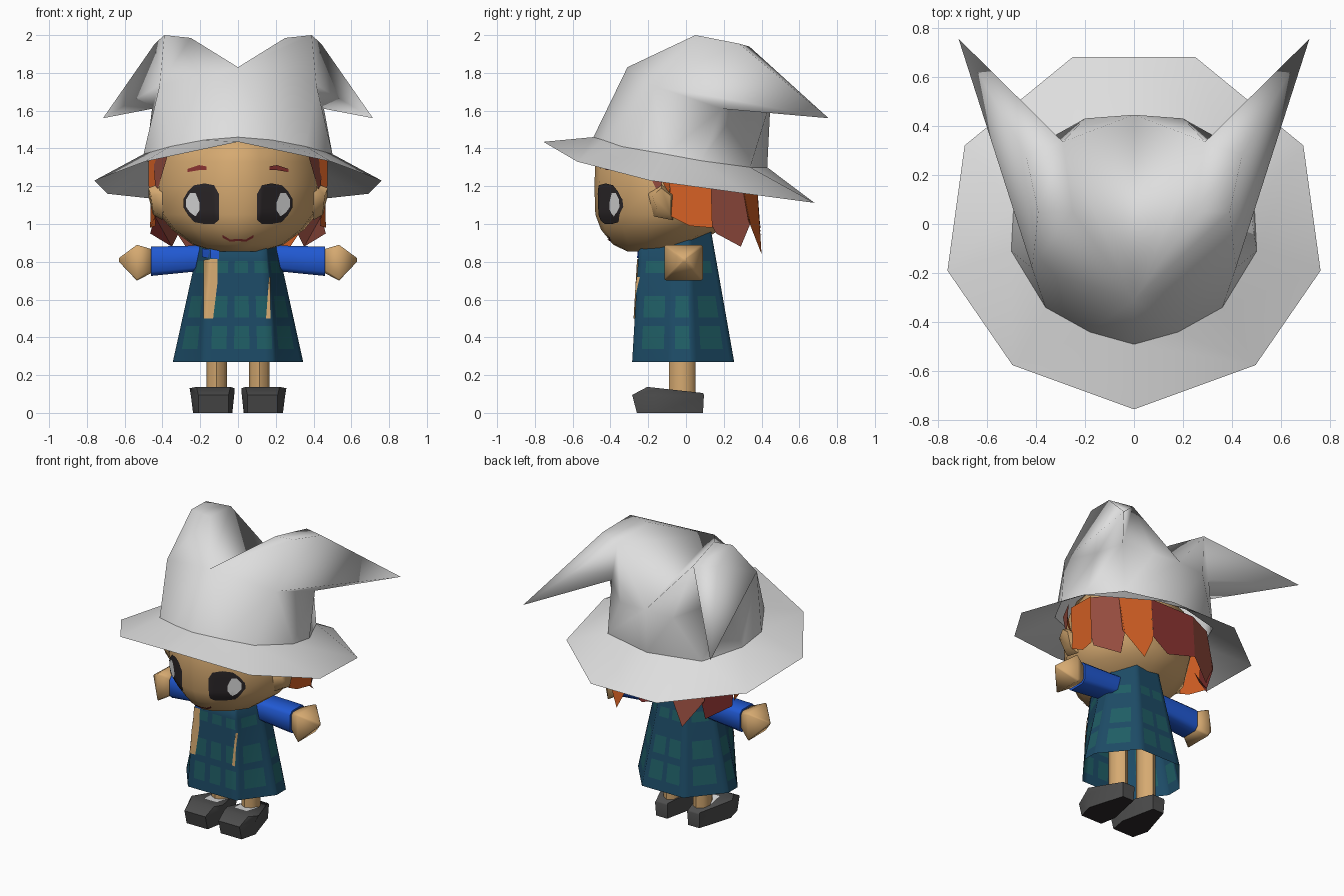
import bpy, bmesh, math
from mathutils import Vector
from mathutils.bvhtree import BVHTree

if "Cube" in bpy.data.objects:
    bpy.data.objects.remove(bpy.data.objects["Cube"])


def material(name, r, g, b):
    m = bpy.data.materials.new(name)
    m.diffuse_color = (r, g, b, 1)
    m.use_nodes = True
    m.node_tree.nodes["Principled BSDF"].inputs["Base Color"].default_value = m.diffuse_color
    return m


FELT = material("pale_felt", 0.73, 0.73, 0.73)
SKIN = material("tan_skin", 0.67, 0.40, 0.165)
ORANGE = material("orange_hair", 0.68, 0.12, 0.018)
BROWN = material("red_brown_hair", 0.31, 0.075, 0.05)
RED = material("dark_red", 0.27, 0.035, 0.032)
BLUE = material("blue_cloth", 0.015, 0.10, 0.65)
TEAL = material("deep_teal", 0.012, 0.07, 0.132)
PATCH = material("light_teal", 0.014, 0.112, 0.13)
SHOE = material("charcoal", 0.075, 0.075, 0.075)
DARK = material("eye_dark", 0.026, 0.021, 0.023)


def build(name, verts, faces, mats, mirror=False, angle=0, rule=None):
    """Make an object, optionally mirrored over x = 0; angle > 0 smooths."""
    bm = bmesh.new()
    vs = [bm.verts.new(v) for v in verts]
    for f in faces:
        bm.faces.new([vs[i] for i in f])
    if mirror:
        ms = [bm.verts.new((-v[0], v[1], v[2])) for v in verts]
        for f in faces:
            bm.faces.new([ms[i] for i in reversed(f)])
        bmesh.ops.remove_doubles(bm, verts=bm.verts, dist=0.0005)
    bmesh.ops.recalc_face_normals(bm, faces=bm.faces)
    me = bpy.data.meshes.new(name)
    bm.to_mesh(me)
    bm.free()
    ob = bpy.data.objects.new(name, me)
    bpy.context.collection.objects.link(ob)
    for m in mats:
        me.materials.append(m)
    for p in me.polygons:
        p.use_smooth = angle > 0
        if rule:
            p.material_index = rule(p.index)
    if 0 < angle < 180:
        me.set_sharp_from_angle(angle=math.radians(angle))
    return ob


def loft(name, rings, mats, caps=(True, True), **kw):
    """Skin a stack of equal-length closed rings."""
    n = len(rings[0])
    verts = [v for r in rings for v in r]
    faces = [(k * n + i, k * n + (i + 1) % n, (k + 1) * n + (i + 1) % n, (k + 1) * n + i)
             for k in range(len(rings) - 1) for i in range(n)]
    if caps[0]:
        faces.append(tuple(reversed(range(n))))
    if caps[1]:
        faces.append(tuple(range(len(verts) - n, len(verts))))
    return build(name, verts, faces, mats, **kw)


def decal(name, target, columns, mat, rows=4, lift=0.006, mirror=False, fine=4):
    """Thin plate laid on a front surface; columns are (x, z_low, z_high)."""
    tree = BVHTree.FromPolygons([v.co for v in target.data.vertices],
                                [p.vertices for p in target.data.polygons])
    dense = [tuple(p + (q - p) * k / fine for p, q in zip(a, b))
             for a, b in zip(columns, columns[1:]) for k in range(fine)] + [columns[-1]]
    verts = []
    for x, lo, hi in dense:
        for r in range(rows + 1):
            z = lo + (hi - lo) * r / rows
            hit = tree.ray_cast(Vector((x, -2, z)), Vector((0, 1, 0)))[0]
            verts.append(hit + Vector((0.3 * lift * (1 if x > 0 else -1), -lift, 0)))
    s = rows + 1
    faces = [(c * s + r, (c + 1) * s + r, (c + 1) * s + r + 1, c * s + r + 1)
             for c in range(len(dense) - 1) for r in range(rows)]
    return build(name, verts, faces, [mat], mirror=mirror, angle=60)


# Hat crown with two drooping horns (right half, mirrored)
crown = [(0, -0.49, 1.46), (0.18, -0.44, 1.445), (0.36, -0.34, 1.41), (0.5, -0.11, 1.37),
         (0.49, 0.08, 1.335), (0.36, 0.34, 1.30), (0, 0.43, 1.30),
         (0, -0.31, 1.83), (0.25, 0.05, 1.985), (0.39, 0.05, 2.0), (0.44, 0.28, 1.955),
         (0.415, -0.18, 1.735), (0.35, 0.31, 1.66), (0.455, 0.19, 1.61), (0.29, 0.335, 1.94),
         (0, 0.445, 1.6), (0.715, 0.755, 1.56), (0.2, 0.43, 1.59)]
build("hat_crown", crown,
      [(0, 1, 7), (1, 2, 11, 7), (2, 3, 11), (3, 4, 13, 11), (4, 5, 12, 13), (5, 17, 12),
       (5, 6, 15, 17), (7, 11, 9, 8), (11, 10, 9), (11, 16, 10), (11, 13, 16), (13, 12, 16),
       (12, 14, 16), (10, 16, 14), (8, 9, 10, 14), (12, 17, 14), (17, 15, 14),
       (7, 8, 14), (7, 14, 15)], [FELT], mirror=True, angle=110)

# Nine-sided brim tilted down to the back
brim = crown[:7] + [(0, -0.755, 1.435), (0.495, -0.575, 1.33), (0.76, -0.19, 1.23),
                    (0.69, 0.32, 1.16), (0.25, 0.68, 1.112), (0, 0.68, 1.112)]
build("hat_brim", brim, [(0, 7, 8, 1), (1, 8, 2), (2, 8, 9, 3), (3, 9, 10, 4),
                         (4, 10, 5), (5, 10, 11), (5, 11, 12, 6)], [FELT], mirror=True, angle=40)

# Head with a wedge-like face
half = [(0, -1), (0.28, -0.93), (0.66, -0.62), (0.95, -0.2), (1, 0.25), (0.7, 0.75), (0, 1)]
outline = half + [(-x, y) for x, y in half[-2:0:-1]]


def head_ring(z, rx, yf, yb):
    return [(rx * x, (yf + yb) / 2 + (yb - yf) / 2 * y, z) for x, y in outline]


head = loft("head", [head_ring(*r) for r in (
    (0.855, 0.12, -0.31, -0.10), (0.89, 0.24, -0.385, 0.05), (0.97, 0.35, -0.45, 0.18),
    (1.05, 0.415, -0.48, 0.26), (1.2, 0.44, -0.485, 0.30), (1.33, 0.41, -0.48, 0.30),
    (1.45, 0.36, -0.43, 0.27))], [SKIN], angle=70)
build("ears", [(0.40, -0.17, 1.04), (0.40, -0.07, 1.02), (0.40, -0.06, 1.16), (0.40, -0.13, 1.22),
               (0.40, -0.2, 1.16), (0.45, -0.15, 1.07), (0.45, -0.08, 1.05), (0.475, -0.08, 1.15),
               (0.475, -0.13, 1.19), (0.46, -0.18, 1.15)],
      [(i, (i + 1) % 5, 5 + (i + 1) % 5, 5 + i) for i in range(5)] + [(5, 6, 7, 8, 9)],
      [SKIN], mirror=True, angle=70)

# Painted face
decal("eyes", head, [(0.10, 1.02, 1.16), (0.125, 1.0, 1.205), (0.175, 1.0, 1.215),
                     (0.23, 1.01, 1.205), (0.265, 1.05, 1.17), (0.288, 1.09, 1.13)],
      DARK, rows=10, mirror=True)
decal("eye_glints", head, [(0.20, 1.075, 1.11), (0.222, 1.04, 1.165), (0.25, 1.06, 1.165),
                           (0.272, 1.09, 1.13)], FELT, rows=6, lift=0.0095, mirror=True)
decal("eyebrows", head, [(0.165, 1.285, 1.305), (0.205, 1.285, 1.312), (0.265, 1.275, 1.292)],
      RED, mirror=True)
decal("mouth", head, [(-0.08, 0.928, 0.942), (-0.04, 0.906, 0.918), (0, 0.91, 0.921),
                      (0.04, 0.906, 0.918), (0.08, 0.928, 0.942)], RED)

# Hair locks around the back, coloured differently on each side
for s, word, colors in ((1, "right", (ORANGE, BROWN, ORANGE)), (-1, "left", (ORANGE, RED, BROWN))):
    f = lambda pts: [(s * x, y, z) for x, y, z in pts]
    build(word + "_side_hair", f([(0.44, -0.09, 1.34), (0.46, 0.13, 1.32), (0.465, 0.14, 0.98),
                                  (0.435, 0.02, 0.99), (0.44, -0.08, 1.04)]),
          [(0, 1, 2, 3, 4)], [colors[0]])
    build(word + "_corner_hair", f([(0.455, 0.11, 1.32), (0.36, 0.28, 1.30), (0.36, 0.34, 1.0),
                                    (0.35, 0.29, 0.88), (0.465, 0.16, 0.95), (0.44, 0.11, 1.04),
                                    (0.29, 0.24, 1.0)]),
          [(0, 1, 2, 3, 4, 5), (3, 4, 5, 6)], [colors[1], BROWN], rule=lambda i: i)
    build(word + "_rear_hair", f([(0.36, 0.28, 1.30), (0.17, 0.37, 1.30), (0.17, 0.39, 1.0),
                                  (0.25, 0.40, 0.84), (0.37, 0.33, 1.02)]),
          [(0, 1, 2, 3, 4)], [colors[2]])
build("back_hair", [(-0.17, 0.37, 1.30), (0.17, 0.37, 1.30), (0.17, 0.39, 1.02), (0.06, 0.40, 0.93),
                    (-0.17, 0.39, 1.0)], [(0, 1, 2, 3, 4)], [RED])
build("sideburns", [(0.37, -0.25, 1.37), (0.435, -0.14, 1.15), (0.45, -0.1, 1.37)],
      [(0, 1, 2)], [BROWN], mirror=True)
build("temple_hair", [(0.38, -0.2, 1.37), (0.475, -0.085, 1.34), (0.475, -0.085, 1.2),
                      (0.43, -0.09, 1.15)], [(0, 1, 2, 3)], [ORANGE], mirror=True)


# Dress: eight-sided cone with rows of lighter patches
COLS = 9


def dress_ring(z):
    t = (z - 0.27) / 0.68
    hx = 0.345 - 0.15 * t
    yf = -0.285 + 0.04 * t + max(0, z - 0.86)
    yb = 0.255 - 0.12 * t
    w = 0.53 + 0.19 * t
    corners = [(-w * hx, yf), (w * hx, yf), (hx, yf * 0.25), (hx, yb * 0.12),
               (0.46 * hx, yb), (-0.46 * hx, yb), (-hx, yb * 0.12), (-hx, yf * 0.25)]
    return [(a[0] + (b[0] - a[0]) * k / COLS, a[1] + (b[1] - a[1]) * k / COLS, z)
            for a, b in zip(corners, corners[1:] + corners[:1]) for k in range(COLS)]


def dress_color(i):
    row, col = divmod(i, 8 * COLS)
    side, k = divmod(col, COLS)
    # front carries three patches, the back two, the narrow panels one
    light = k % 3 != 0 if side == 0 else k not in (0, 4, 8) if side == 4 \
        else k not in (0, 8) if side in (2, 6) else k not in (0, 1, 7, 8)
    return int(row in (1, 3, 5) and light)


dress = loft("dress", [dress_ring(z) for z in (0.27, 0.338, 0.46, 0.505, 0.62, 0.74, 0.805, 0.86, 0.96)],
             [TEAL, PATCH], caps=(False, True), angle=70, rule=dress_color)
decal("wide_slit", dress, [(-0.18, 0.5, 0.81), (-0.13, 0.5, 0.815), (-0.108, 0.68, 0.815)],
      SKIN, rows=8)
decal("narrow_slit", dress, [(0.147, 0.5, 0.505), (0.163, 0.5, 0.72), (0.17, 0.5, 0.72)], SKIN, rows=6)
decal("collar_trim", dress, [(-0.19, 0.825, 0.87), (-0.10, 0.815, 0.86)], BLUE)


# Arms and hands
def cross(x, y0, y1, z0, z1, c=0.3):
    cy, cz, hy, hz = (y0 + y1) / 2, (z0 + z1) / 2, (y1 - y0) / 2, (z1 - z0) / 2
    k = 1 - c
    return [(x, cy + hy * a, cz + hz * b) for a, b in
            ((-1, -k), (-k, -1), (k, -1), (1, -k), (1, k), (k, 1), (-k, 1), (-1, k))]


for side, word in ((1, "right"), (-1, "left")):
    flip = lambda rings: [[(side * x, y, z) for x, y, z in r] for r in rings]
    loft(word + "_sleeve", flip([cross(0.12, -0.09, 0.07, 0.76, 0.89),
                                 cross(0.26, -0.09, 0.07, 0.745, 0.885),
                                 cross(0.46, -0.09, 0.07, 0.725, 0.88)]), [BLUE], angle=50)
    loft(word + "_hand", flip([cross(0.45, -0.07, 0.05, 0.745, 0.865),
                               cross(0.535, -0.115, 0.09, 0.70, 0.89, 0.1),
                               cross(0.63, -0.02, 0.0, 0.80, 0.82)]), [SKIN], angle=100)
    # Legs and shoes
    loft(word + "_leg", [[(side * (0.113 + 0.055 * math.cos(a)), -0.02 + 0.07 * math.sin(a), z)
                          for a in [math.tau * i / 8 for i in range(8)]]
                         for z in (0.09, 0.5)], [SKIN], angle=50)
    sole = [(0.05, -0.26), (0.21, -0.26), (0.238, -0.15), (0.165, 0.09), (0.08, 0.09), (0.03, -0.15)]
    waist = [(0.05, -0.285), (0.21, -0.285), (0.25, -0.17), (0.17, 0.095), (0.075, 0.095), (0.02, -0.17)]
    top = [(0.04, -0.205), (0.22, -0.205), (0.256, -0.14), (0.165, 0.09), (0.08, 0.09), (0.018, -0.14)]
    loft(word + "_shoe", [[(side * x, y, 0) for x, y in sole],
                          [(side * x, y, 0.095) for x, y in waist],
                          [(side * x, y, 0.115 - 0.11 * y) for x, y in top]],
         [SHOE, DARK], angle=60, rule=lambda i: int(i == 12))
    build(word + "_sock", [(side * x, y, 0.121 - 0.11 * y) for x, y in
                           ((0.065, -0.14), (0.165, -0.14), (0.175, -0.03), (0.055, -0.03))],
          [(0, 1, 2, 3)], [FELT])
